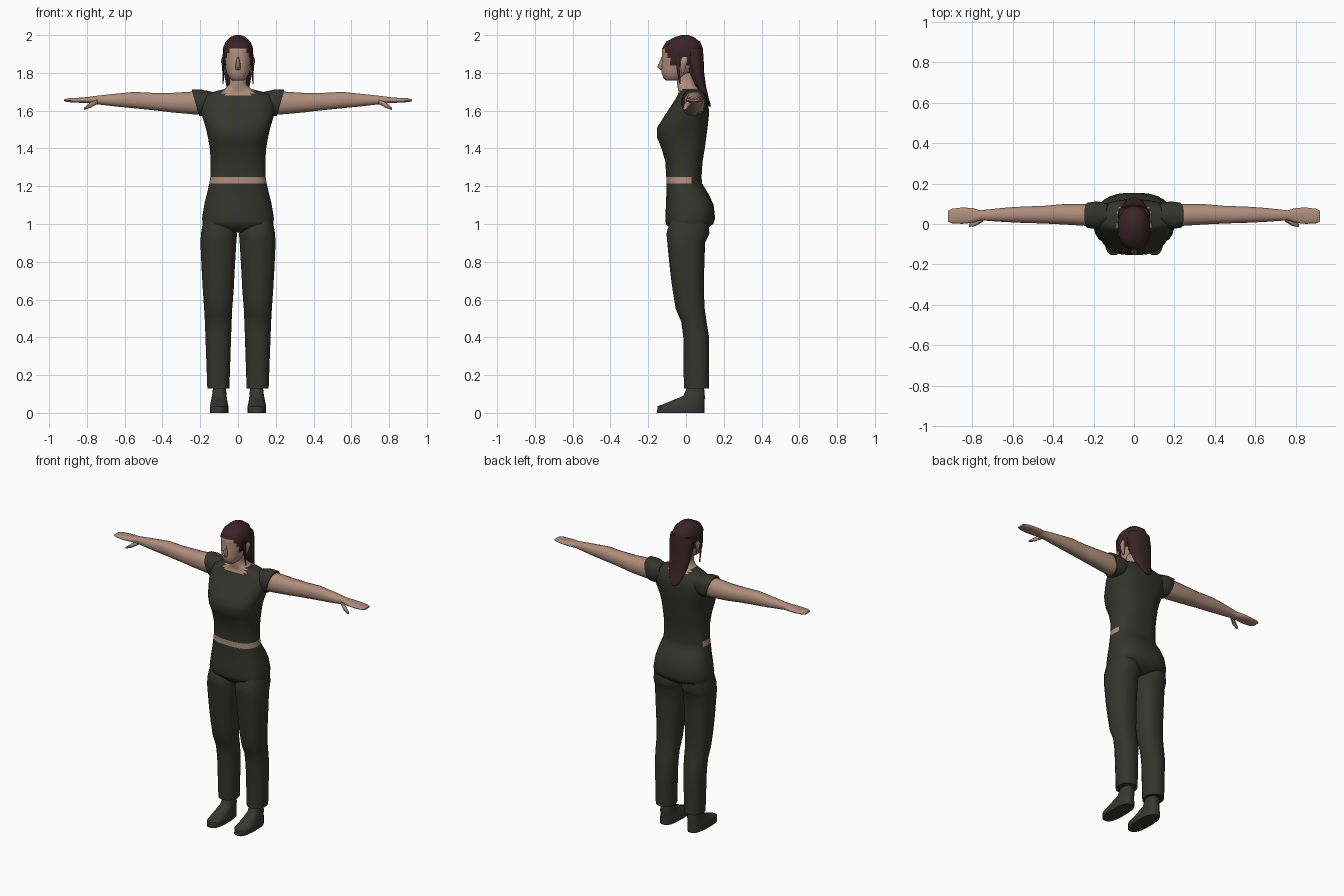
import bpy, bmesh, math


def material(name, rgb):
    m = bpy.data.materials.new(name)
    m.diffuse_color = (*rgb, 1)
    return m


SKIN = material("skin", (0.43, 0.27, 0.20))
CLOTH = material("dark_olive_cloth", (0.034, 0.035, 0.026))
HAIR = material("dark_brown_hair", (0.042, 0.017, 0.020))
SHOE = material("shoe_grey", (0.037, 0.038, 0.030))


def loft(name, axis, rings, mats, rule=None, side=1, n=20, power=2.3, steps=2, shear=None):
    """Skin rings (t, u0, u1, v0, v1): t runs along the axis, u and v are the other two."""
    dense = []
    for a, b in zip(rings, rings[1:]):
        dense += [[p + (q - p) * k / steps for p, q in zip(a, b)] for k in range(steps)]
    dense.append(rings[-1])
    bm = bmesh.new()
    loops = []
    for t, u0, u1, v0, v1 in dense:
        loop = []
        for i in range(n):
            a = 2 * math.pi * (i + 0.5) / n
            c, s = math.cos(a), math.sin(a)
            u = (u0 + u1) / 2 + (u1 - u0) / 2 * math.copysign(abs(c) ** (2 / power), c)
            v = (v0 + v1) / 2 + (v1 - v0) / 2 * math.copysign(abs(s) ** (2 / power), s)
            co = {"x": (t, u, v), "y": (u, t, v), "z": (u, v, t)}[axis]
            if shear:
                co = shear(*co)
            loop.append(bm.verts.new((co[0] * side, co[1], co[2])))
        loops.append(loop)
    for a, b in zip(loops, loops[1:]):
        for i in range(n):
            j = (i + 1) % n
            bm.faces.new((a[i], a[j], b[j], b[i]))
    bm.faces.new(loops[0])
    bm.faces.new(loops[-1])
    bmesh.ops.recalc_face_normals(bm, faces=bm.faces)
    if rule:
        for f in bm.faces:
            c = f.calc_center_median()
            f.material_index = rule(abs(c.x), c.y, c.z)
    mesh = bpy.data.meshes.new(name)
    bm.to_mesh(mesh)
    bm.free()
    for m in mats:
        mesh.materials.append(m)
    ob = bpy.data.objects.new(name, mesh)
    bpy.context.collection.objects.link(ob)
    bpy.ops.object.select_all(action="DESELECT")
    ob.select_set(True)
    bpy.context.view_layer.objects.active = ob
    bpy.ops.object.shade_smooth_by_angle(angle=math.radians(50))
    return ob


def centred(rings):
    """Rings (z, half width, front, back) centred on x = 0."""
    return [(z, -r, r, f, b) for z, r, f, b in rings]


# Hips, bare waist, shirt and neck
def body_rule(x, y, z):
    waist = 1.215 < z < 1.25 and y < 0.03
    neckline = z > (1.685 if y < 0 else 1.70) and x < 0.075
    return 1 if waist or neckline else 0


loft("torso", "z", centred([
    (0.955, .09, -.06, .08), (1.0, .188, -.107, .145), (1.03, .191, -.11, .155),
    (1.10, .18, -.107, .147), (1.15, .168, -.105, .125), (1.215, .152, -.105, .085),
    (1.25, .147, -.105, .083), (1.33, .145, -.11, .088), (1.40, .15, -.13, .10),
    (1.46, .16, -.155, .108), (1.51, .172, -.154, .115), (1.58, .193, -.11, .122),
    (1.64, .198, -.07, .12), (1.68, .18, -.045, .105), (1.70, .13, -.04, .09),
    (1.715, .07, -.043, .07), (1.74, .045, -.047, .05), (1.80, .045, -.05, .045)]),
    [CLOTH, SKIN], body_rule, n=28, power=2.5)

for side, tag in ((1, "left"), (-1, "right")):
    # Trouser leg
    loft(tag + "_trouser_leg", "z", [
        (1.03, .04, .183, -.08, .12), (.95, .004, .197, -.105, .125), (.90, .008, .2, -.1, .102),
        (.75, .017, .193, -.085, .097), (.65, .022, .187, -.072, .095), (.55, .03, .18, -.055, .1),
        (.48, .033, .176, -.025, .11), (.40, .036, .173, -.015, .123), (.13, .045, .163, -.012, .123)],
        [CLOTH], side=side)
    # Shoe
    loft(tag + "_shoe", "z", [
        (0, .05, .15, -.155, .1), (.035, .05, .15, -.152, .1), (.055, .055, .145, -.1, .1),
        (.09, .06, .138, -.015, .1), (.15, .065, .13, .012, .095)],
        [SHOE], side=side, power=2.6)
    # Sleeve and bare arm with a flat hand
    loft(tag + "_sleeve", "x", [
        (.12, 0, .1, 1.61, 1.70), (.18, -.025, .112, 1.572, 1.714), (.225, -.02, .106, 1.572, 1.714)],
        [CLOTH], side=side, shear=lambda x, y, z: (x + (z - 1.64) * .28, y, z))
    loft(tag + "_arm", "x", [
        (.18, -.01, .1, 1.58, 1.70), (.24, -.01, .1, 1.58, 1.702), (.35, -.003, .099, 1.59, 1.695),
        (.45, .002, .09, 1.602, 1.695), (.55, .005, .087, 1.612, 1.70), (.65, .01, .08, 1.622, 1.69),
        (.76, .018, .068, 1.635, 1.678), (.80, .005, .08, 1.64, 1.672), (.85, 0, .082, 1.642, 1.668),
        (.90, .003, .076, 1.645, 1.666), (.92, .012, .066, 1.65, 1.66)],
        [SKIN], side=side, n=16)
    loft(tag + "_thumb", "x", [
        (.745, .012, .04, 1.635, 1.66), (.78, -.01, .018, 1.615, 1.645),
        (.815, -.016, .002, 1.604, 1.616)], [SKIN], side=side, n=8)
    # Ear and the loose strand of hair beside it
    loft(tag + "_ear", "z", [
        (1.80, .062, .072, -.025, -.01), (1.83, .066, .084, -.03, 0),
        (1.865, .07, .092, -.03, .01), (1.885, .072, .084, -.02, .005)], [SKIN], side=side, n=8)
    loft(tag + "_hair_strand", "z", [
        (1.90, .07, .083, -.06, -.03), (1.82, .072, .084, -.05, -.033),
        (1.74, .076, .082, -.035, -.027)], [HAIR], side=side, n=8)


# Head with a hairline
def head_rule(x, y, z):
    return 1 if z > 1.935 or (z > 1.84 and y > -.07 - (z - 1.84) * .5) or y > .01 else 0


loft("head", "z", centred([
    (1.76, .03, -.108, -.04), (1.772, .045, -.119, -.01), (1.80, .06, -.13, .03),
    (1.84, .071, -.13, .07), (1.88, .078, -.128, .088), (1.93, .08, -.127, .09),
    (1.965, .067, -.105, .076), (1.99, .04, -.06, .04), (2.0, .015, -.025, .01)]),
    [SKIN, HAIR], head_rule, n=28, power=2.2)
loft("nose", "z", centred([
    (1.815, .012, -.138, -.1), (1.832, .016, -.154, -.1), (1.885, .007, -.13, -.1)]), [SKIN], n=8)

# Long hair hanging down the back
loft("back_hair", "z", centred([
    (1.93, .076, -.01, .09), (1.87, .081, .0, .094), (1.80, .076, .015, .097),
    (1.73, .062, .05, .106), (1.67, .047, .088, .12), (1.635, .03, .112, .13),
    (1.622, .012, .122, .132)]), [HAIR])
